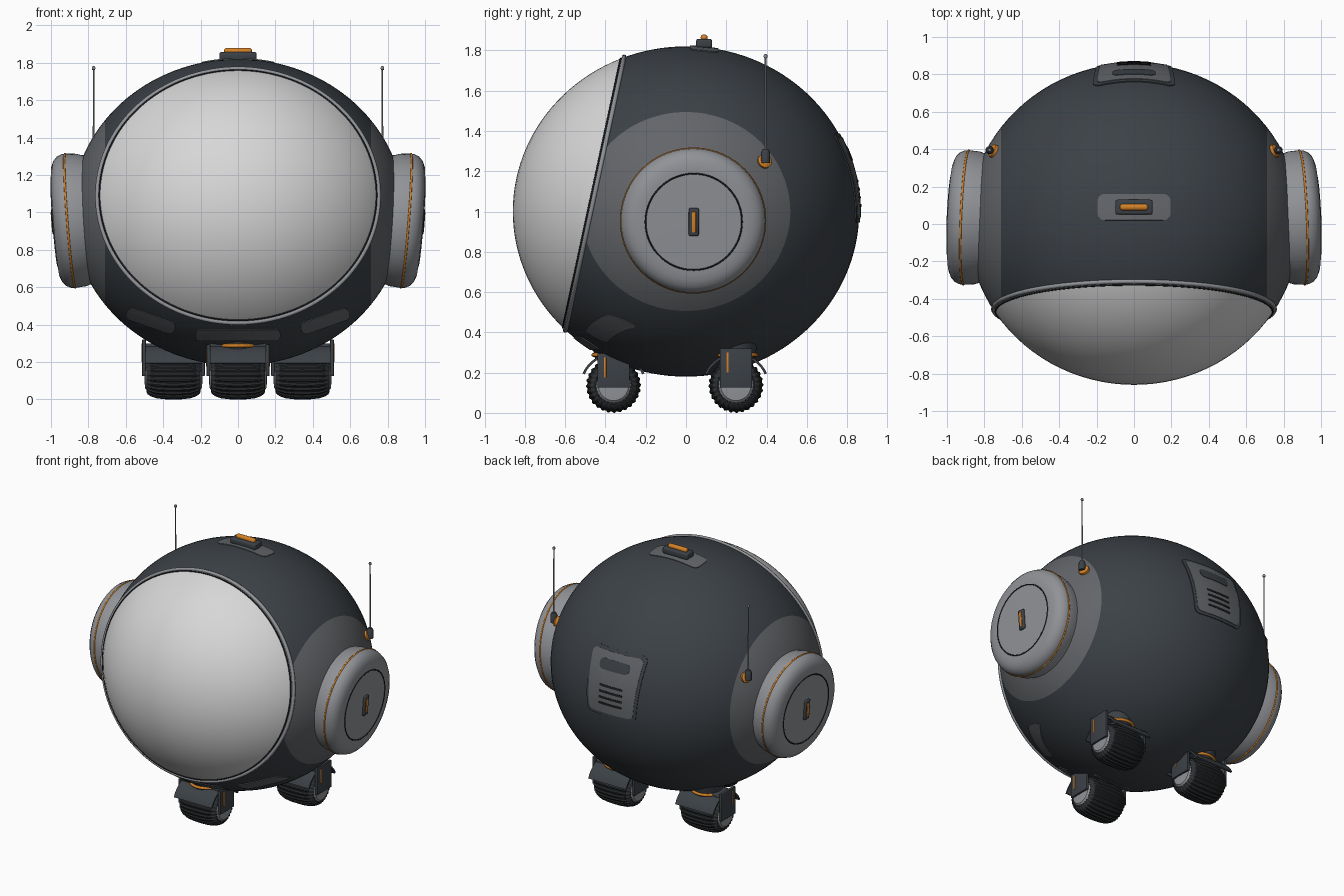
import bpy, bmesh
from math import sin, cos, pi, sqrt, radians
from mathutils import Vector, Matrix

if "Cube" in bpy.data.objects:
    bpy.data.objects.remove(bpy.data.objects["Cube"])


def material(name, r, g, b):
    m = bpy.data.materials.new(name)
    m.use_nodes = True
    m.diffuse_color = (r, g, b, 1)
    m.node_tree.nodes["Principled BSDF"].inputs["Base Color"].default_value = (r, g, b, 1)
    return m


SHELL = material("dark shell", .045, .053, .062)
PANEL = material("panel grey", .125, .13, .14)
POD = material("pod grey", .28, .29, .31)
GLASS = material("pale visor", .68, .68, .68)
ORANGE = material("orange", .65, .22, .02)
RUBBER = material("rubber", .028, .031, .034)
BLACK = material("seam black", .012, .013, .015)

SIZE = Vector((.89, .86, .82))      # body half sizes
MID = Vector((0, 0, 1))             # body centre


def finish(name, bm, mats, angle=35):
    bmesh.ops.recalc_face_normals(bm, faces=bm.faces)
    me = bpy.data.meshes.new(name)
    bm.to_mesh(me)
    bm.free()
    ob = bpy.data.objects.new(name, me)
    bpy.context.collection.objects.link(ob)
    for m in mats:
        me.materials.append(m)
    bpy.ops.object.select_all(action='DESELECT')
    ob.select_set(True)
    bpy.context.view_layer.objects.active = ob
    bpy.ops.object.shade_smooth_by_angle(angle=radians(angle))
    return ob


def frame(origin, axis):
    """Matrix whose z runs along axis, with its y kept upward."""
    return Matrix.Translation(origin) @ Vector(axis).to_track_quat('Z', 'Y').to_matrix().to_4x4()


def lathe(name, profile, mat, origin, axis=(0, 0, 1), segs=48, tooth=0):
    """Spin (distance along axis, radius) points; tooth lowers every other pair of columns."""
    bm = bmesh.new()
    m = frame(origin, axis)
    rings = []
    for t, r in profile:
        ring = []
        for i in range(segs):
            a, rr = 2 * pi * i / segs, r - (tooth if i % 4 > 1 else 0)
            ring.append(bm.verts.new(m @ Vector((rr * cos(a), rr * sin(a), t))))
        rings.append(ring)
    for a, b in zip(rings, rings[1:]):
        for i in range(segs):
            j = (i + 1) % segs
            bm.faces.new((a[i], a[j], b[j], b[i]))
    bm.faces.new(rings[0])
    bm.faces.new(rings[-1])
    return finish(name, bm, [mat])


def tube(name, path, radius, mat, sides=10):
    """Closed round tube through a planar loop of points."""
    cu = bpy.data.curves.new(name, 'CURVE')
    cu.dimensions = '3D'
    cu.bevel_depth, cu.bevel_resolution = radius, 2
    sp = cu.splines.new('POLY')
    sp.points.add(len(path) - 1)
    sp.use_cyclic_u = True
    for p, co in zip(sp.points, path):
        p.co = (*co, 1)
    cu.materials.append(mat)
    ob = bpy.data.objects.new(name, cu)
    bpy.context.collection.objects.link(ob)


def circle(origin, axis, r, n=72):
    m = frame(origin, axis)
    return [m @ Vector((r * cos(2 * pi * i / n), r * sin(2 * pi * i / n), 0)) for i in range(n)]


def box(name, m, size, mat, bevel=.006):
    bm = bmesh.new()
    bmesh.ops.create_cube(bm, size=1, matrix=Matrix.Diagonal((*size, 1)))
    bmesh.ops.bevel(bm, geom=bm.edges[:], offset=bevel, segments=3, affect='EDGES', profile=.5)
    bm.transform(m)
    return finish(name, bm, [mat])


def prism(name, outline, x0, x1, mat):
    """Extrude a (y, z) outline along x."""
    bm = bmesh.new()
    a = [bm.verts.new((x0, y, z)) for y, z in outline]
    b = [bm.verts.new((x1, y, z)) for y, z in outline]
    bm.faces.new(a)
    bm.faces.new(b)
    for i in range(len(a)):
        j = (i + 1) % len(a)
        bm.faces.new((a[i], a[j], b[j], b[i]))
    return finish(name, bm, [mat])


def plate(name, centre, half, r, mat, side, lift=.005, tilt=0, taper=0):
    """Rounded plate wrapped on the body; side is 'front', 'back' or 'top'."""
    w, h = half
    corners = []
    for k, (sx, sy) in enumerate(((1, 1), (-1, 1), (-1, -1), (1, -1))):
        for i in range(7):
            a = (k + i / 6) * pi / 2
            corners.append(Vector((sx * (w - r) + r * cos(a), sy * (h - r) + r * sin(a))))
    loop = []
    for p, q in zip(corners, corners[1:] + corners[:1]):
        n = int((q - p).length / .03) + 1
        loop += [p.lerp(q, i / n) for i in range(n)]

    def wrap(p, up):
        u, v = p.x * (1 + taper * p.y / h), p.y
        u, v = (centre[0] + u * cos(tilt) - v * sin(tilt), centre[1] + u * sin(tilt) + v * cos(tilt))
        if side == 'top':
            co = Vector((u, v, SIZE.z * sqrt(1 - (u / SIZE.x) ** 2 - (v / SIZE.y) ** 2)))
        else:
            y = SIZE.y * sqrt(1 - (u / SIZE.x) ** 2 - ((v - MID.z) / SIZE.z) ** 2)
            co = Vector((u, y if side == 'back' else -y, v - MID.z))
        return MID + co * (1 + up)

    bm = bmesh.new()
    rings = [[bm.verts.new(wrap(p * s, up)) for p in loop]
             for s, up in ((1, -.01), (1, lift), (.7, lift), (.35, lift))]
    hub = bm.verts.new(wrap(Vector((0, 0)), lift))
    for i in range(len(loop)):
        j = (i + 1) % len(loop)
        for a, b in zip(rings, rings[1:]):
            bm.faces.new((a[i], a[j], b[j], b[i]))
        bm.faces.new((rings[-1][i], rings[-1][j], hub))
    return finish(name, bm, [mat])


# Body: one ellipsoid cut into shell, side panels and visor
VISOR_N = Vector((0, -.978, .21))
VISOR_P = Vector((0, -.455, 1.095))
bm = bmesh.new()
bmesh.ops.create_uvsphere(bm, u_segments=96, v_segments=64, radius=1)
bm.transform(Matrix.Translation(MID) @ Matrix.Diagonal((*SIZE, 1)))
for co, no in ((VISOR_P, VISOR_N), ((.71, 0, 0), (1, 0, 0)), ((-.71, 0, 0), (1, 0, 0))):
    bmesh.ops.bisect_plane(bm, geom=bm.verts[:] + bm.edges[:] + bm.faces[:], plane_co=co, plane_no=no)
for f in bm.faces:
    c = f.calc_center_median()
    f.material_index = 2 if (c - VISOR_P).dot(VISOR_N) > 0 else 1 if abs(c.x) > .71 else 0
finish("body", bm, [SHELL, PANEL, GLASS], 60)


def visor_loop(shift, grow, n=128):
    """Loop where a plane beside the visor edge meets the body."""
    no = Vector([a * b for a, b in zip(VISOR_N, SIZE)])
    d = ((VISOR_P - MID).dot(VISOR_N) + shift) / no.length
    pts = circle(no.normalized() * d, no, sqrt(1 - d * d), n)
    return [MID + Vector([a * b * grow for a, b in zip(p, SIZE)]) for p in pts]


tube("visor_rim", visor_loop(-.004, 1.002), .012, POD)
tube("visor_seam", visor_loop(.012, 1.0), .005, BLACK)

# Plates on the front, back and top
plate("front_plate", (0, .345), (.225, .03), .02, PANEL, 'front')
for s in (1, -1):
    plate("front_side_plate", (s * .465, .42), (.135, .032), .026, PANEL, 'front', tilt=s * .34)
plate("back_panel_frame", (0, 1.165), (.205, .22), .04, SHELL, 'back', .007, taper=.08)
plate("back_panel", (0, 1.165), (.185, .2), .035, PANEL, 'back', .01, taper=.08)
plate("back_recess", (0, 1.285), (.115, .034), .03, SHELL, 'back', .013)
for i in range(4):
    plate("back_vent", (0, 1.03 + i * .04), (.09, .007), .006, BLACK, 'back', .013)
plate("top_plate", (0, .09), (.195, .07), .04, PANEL, 'top', .006)
box("beacon_base", Matrix.Translation((0, .09, 1.835)), (.2, .08, .045), SHELL, .012)
box("beacon_light", Matrix.Translation((0, .09, 1.862)), (.15, .034, .034), ORANGE, .014)

# Side pods and antennas
for s in (1, -1):
    axis = Vector((s, .042, -.077)).normalized()
    c = Vector((s * .898, .035, .955))
    lathe("side_pod", [(-.2, .335), (-.09, .345), (-.06, .355), (0, .36), (.02, .358), (.045, .347),
                       (.065, .325), (.077, .295), (.081, .26), (.082, .2), (.082, .01)], POD, c, axis, 72)
    tube("pod_stripe", circle(c, axis, .358), .006, ORANGE)
    tube("pod_seam", circle(c + axis * .081, axis, .24), .004, BLACK)
    m = frame(c + axis * .086, axis)
    box("pod_handle", m, (.05, .14, .022), SHELL, .008)
    box("pod_handle_stripe", m @ Matrix.Translation((0, 0, .01)), (.02, .105, .008), ORANGE, .003)

    foot = Vector((s * .752, .39, 1.25))
    lathe("antenna_socket", [(-.02, .036), (.008, .036), (.016, .024)], ORANGE, foot, (s * .85, .36, .3), 24)
    lathe("antenna_base", [(-.01, .022), (.045, .022), (.06, .014)], SHELL,
          foot + Vector((s * .02, .005, 0)), segs=20)
    lathe("antenna_rod", [(0, .005), (.51, .004), (.513, .008), (.521, .01), (.529, .008), (.533, .002)],
          POD, foot + Vector((s * .02, .005, 0)), segs=12)

# Three wheel units
for label, x, y in (("front", 0, -.36), ("left", .345, .248), ("right", -.345, .248)):
    hub = Vector((x, y, .136))
    half = [(.14, .085), (.145, .095), (.138, .108), (.12, .12), (.09, .13), (.045, .135)]
    lathe(label + "_tyre", [(-t, r) for t, r in half] + [(0, .136)] + half[::-1],
          RUBBER, hub, (1, 0, 0), 112, .006)
    lathe(label + "_hub", [(-.156, .03), (-.152, .075), (-.14, .088), (.14, .088), (.152, .075), (.156, .03)],
          POD, hub, (1, 0, 0), 32)
    # Fender arch over the tyre
    arc = [radians(22 + 136 * i / 16) for i in range(17)]
    outline = [(y + .166 * cos(a), .136 + .16 * sin(a)) for a in arc]
    outline += [(y + .154 * cos(a), .136 + .148 * sin(a)) for a in arc[::-1]]
    prism(label + "_fender", outline, x - .15, x + .15, SHELL)
    top = .295 if x == 0 else .32
    for s in (1, -1):
        xs = x + s * .158
        box(label + "_fork", Matrix.Translation((xs, y, (.125 + top) / 2)), (.02, .16, top - .125), SHELL, .004)
        box(label + "_fork_stripe", Matrix.Translation((xs + s * .009, y - .042, top - .07)),
            (.008, .012, .1), ORANGE, .002)
    # Swivel neck into the belly
    lathe(label + "_neck", [(.26, .09), (.36, .11)], SHELL, (x, y, 0), segs=40)
    tube(label + "_neck_ring", circle((x, y, .288), (0, 0, 1), .1), .01, ORANGE)
    box(label + "_yoke", Matrix.Translation((x, y, .285)), (.31, .13, .03), SHELL, .006)
